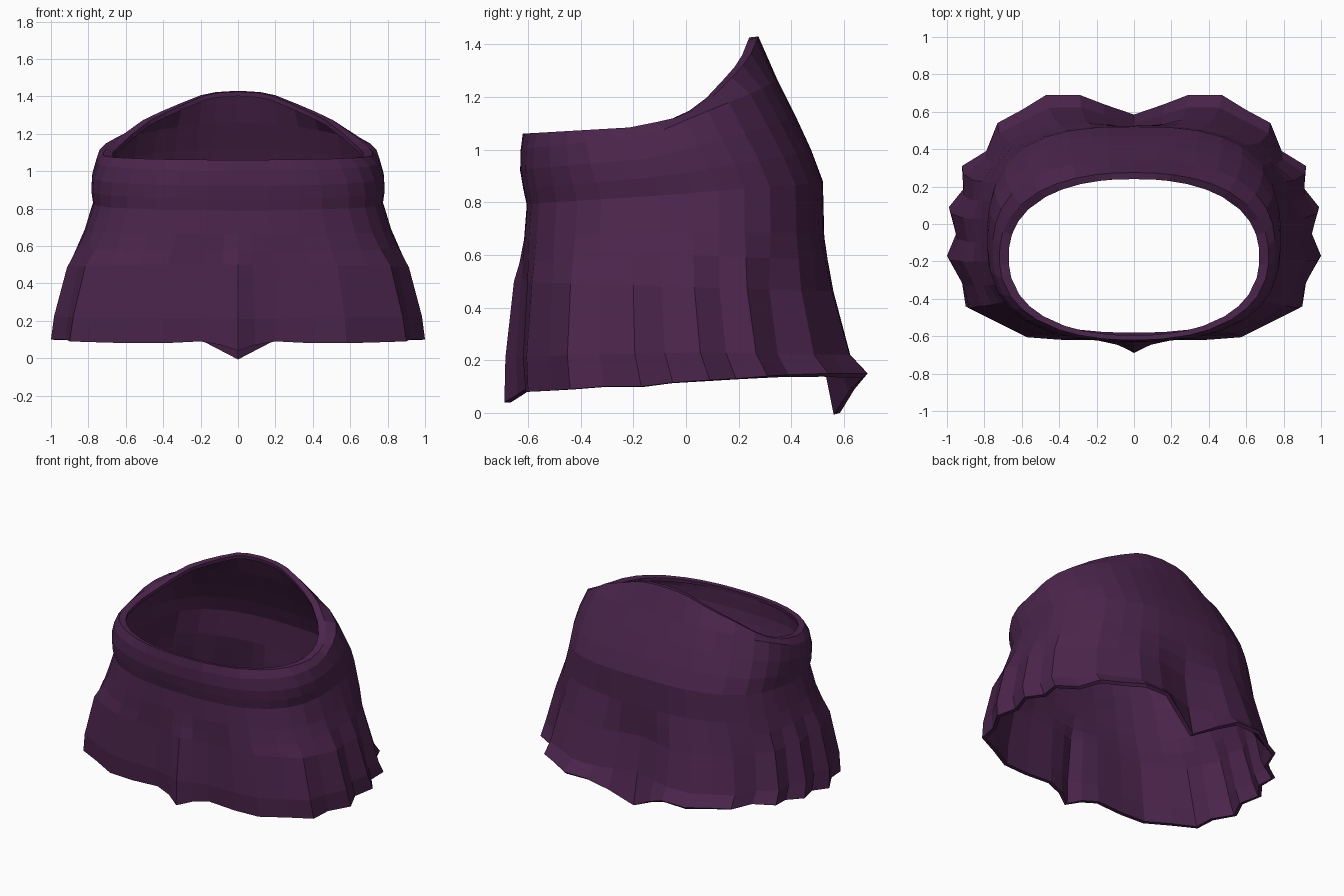
import bpy, bmesh, math

if "Cube" in bpy.data.objects:
    bpy.data.objects.remove(bpy.data.objects["Cube"])

cloth = bpy.data.materials.new("dark plum cloth")
cloth.diffuse_color = (0.07, 0.018, 0.072, 1)
cloth.use_nodes = True
cloth.node_tree.nodes["Principled BSDF"].inputs["Base Color"].default_value = cloth.diffuse_color

# right half of the pleated hem, front centre to back centre
HEM = [(0, -.69, .04), (.09, -.64, .07), (.2, -.61, .09), (.4, -.61, .08), (.58, -.6, .08),
       (.75, -.51, .085), (.9, -.44, .09), (.92, -.31, .1), (1, -.17, .1), (.95, -.05, .115),
       (.99, .09, .125), (.91, .19, .13), (.92, .31, .14), (.79, .39, .145), (.73, .54, .15),
       (.6, .61, .15), (.47, .69, .15), (.29, .69, .15), (.16, .64, .09), (0, .585, 0)]

# rows: z front, z side, z back, y front, y back, half width, squareness, pleat depth
ROWS = [(.21, .23, .22, -.63, .585, .945, 2.8, .8),
        (.50, .48, .46, -.615, .535, .89, 2.8, .55),
        (.57, .60, .58, -.615, .53, .85, 2.8, .25),
        (.66, .69, .68, -.615, .525, .82, 2.8, 0),
        (.79, .83, .88, -.605, .52, .775, 2.8, 0),
        (.85, .90, 1.0, -.618, .475, .785, 2.7, 0),
        (.92, .97, 1.13, -.63, .415, .78, 2.6, 0),
        (1.0, 1.05, 1.27, -.628, .345, .755, 2.5, 0)]
# rim height depends on depth
RIM = [(-.63, 1.06), (-.2, 1.085), (0, 1.13), (.1, 1.2), (.21, 1.31), (.245, 1.36), (.275, 1.43)]


def ring_point(t, yf, yb, w, n):
    s, c = math.sin(t), math.cos(t)
    r = (abs(s) ** n + abs(c) ** n) ** (-1 / n)
    return w * r * s, (yf + yb) / 2 - (yb - yf) / 2 * r * c


def rim_height(y):
    for (a, za), (b, zb) in zip(RIM, RIM[1:]):
        if y <= b:
            return za + (zb - za) * max(0, (y - a) / (b - a))
    return RIM[-1][1]


BASE = (-.62, .64, .95, 2.8)
angles = [math.atan2(x / .95, -(y - .01) / .63) for x, y, z in HEM]
angles[0], angles[-1] = 0, math.pi

# rows of half rings from hem to rim
rows = [HEM]
for zf, zs, zb, yf, yb, w, n, pleat in ROWS:
    row = []
    for (hx, hy, hz), t in zip(HEM, angles):
        x, y = ring_point(t, yf, yb, w, n)
        bx, by = ring_point(t, *BASE)
        c = math.cos(t)
        z = zs + ((zf if c > 0 else zb) - zs) * abs(c)
        row.append((x + pleat * (hx - bx), y + pleat * (hy - by), z))
    rows.append(row)
rim = [ring_point(t, -.62, .275, .72, 2.3) for t in angles]
rows.append([(x, y, rim_height(y)) for x, y in rim])
# turned-in lip around the opening
lip = [ring_point(t, -.595, .24, .67, 2.3) for t in angles]
rows.append([(x, y, rim_height(ry) - .004) for (x, y), (_, ry) in zip(lip, rim)])

# mirror every half ring into a closed one and join them
bm = bmesh.new()
rings = []
for row in rows:
    full = list(row) + [(-x, y, z) for x, y, z in row[-2:0:-1]]
    rings.append([bm.verts.new(p) for p in full])
for a, b in zip(rings, rings[1:]):
    for i in range(len(a)):
        j = (i + 1) % len(a)
        bm.faces.new((a[i], a[j], b[j], b[i]))
mesh = bpy.data.meshes.new("draped_garment")
bm.to_mesh(mesh)
bm.free()
mesh.materials.append(cloth)
garment = bpy.data.objects.new("draped_garment", mesh)
bpy.context.collection.objects.link(garment)

# cloth thickness, inwards
solid = garment.modifiers.new("cloth thickness", 'SOLIDIFY')
solid.thickness = 0.025
solid.offset = -1
